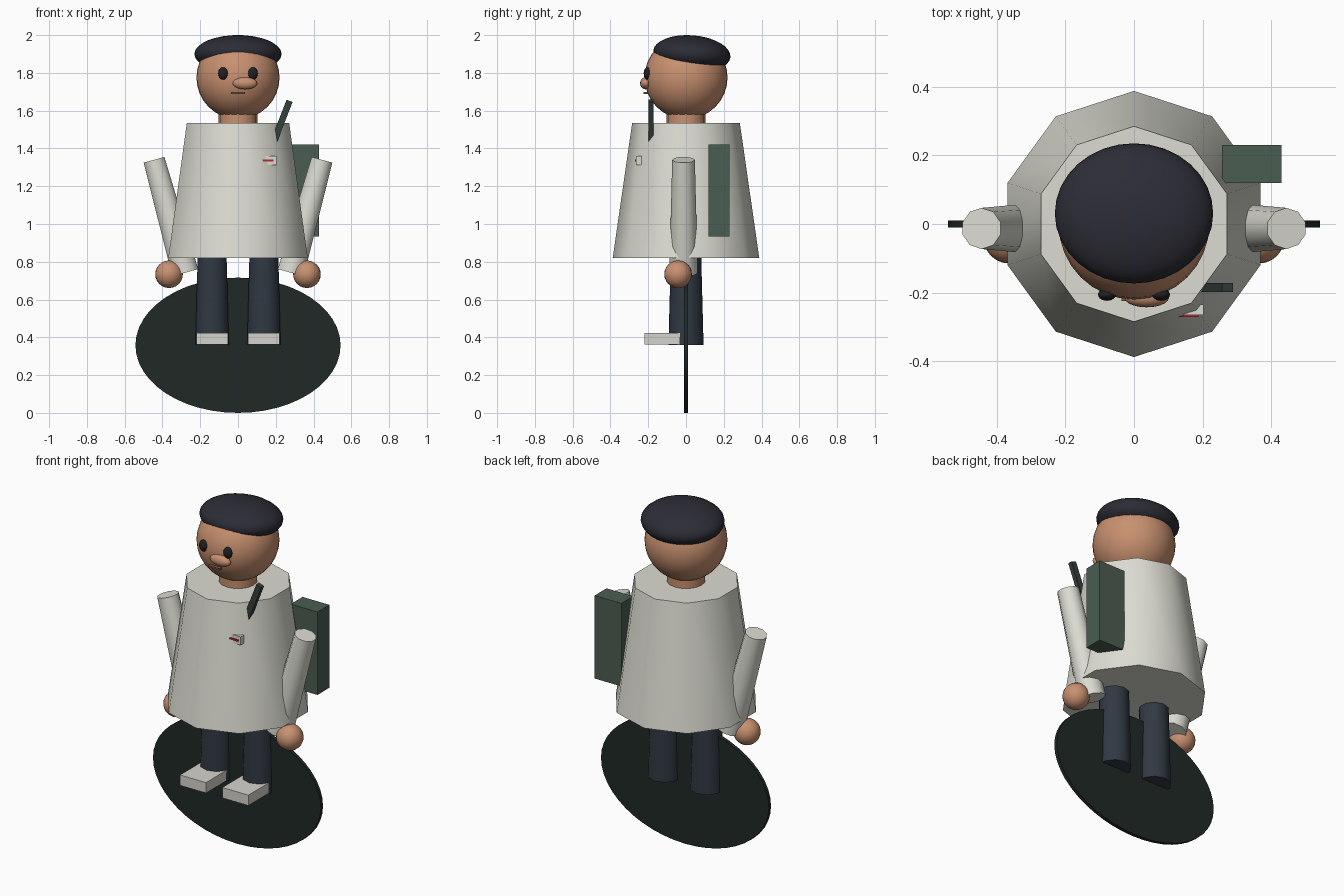
import bpy
from math import radians

if "Cube" in bpy.data.objects:
    bpy.data.objects.remove(bpy.data.objects["Cube"])

# colours
PALETTE = {
    "cloth": (0.72, 0.72, 0.65), "skin": (0.58, 0.28, 0.16),
    "trouser": (0.030, 0.040, 0.055), "felt": (0.025, 0.026, 0.036),
    "base": (0.014, 0.022, 0.019), "pack": (0.07, 0.11, 0.083),
    "strap": (0.035, 0.05, 0.045), "eye": (0.015, 0.015, 0.018),
    "mouth": (0.22, 0.09, 0.07), "red": (0.45, 0.02, 0.03),
    "shoe": (0.66, 0.65, 0.60),
}
MATS = {}
for key, rgb in PALETTE.items():
    MATS[key] = bpy.data.materials.new(key)
    MATS[key].diffuse_color = (*rgb, 1)


def finish(name, mat, smooth=None):
    ob = bpy.context.object
    ob.name = name
    ob.data.materials.append(MATS[mat])
    if smooth:
        bpy.ops.object.transform_apply(location=False, rotation=False, scale=True)
        bpy.ops.object.shade_smooth_by_angle(angle=radians(smooth))
    return ob


def box(name, mat, lo, hi, rot=(0, 0, 0)):
    mid = [(a + b) / 2 for a, b in zip(lo, hi)]
    bpy.ops.mesh.primitive_cube_add(size=1, location=mid, rotation=rot)
    bpy.context.object.scale = [b - a for a, b in zip(lo, hi)]
    return finish(name, mat)


def ball(name, mat, loc, radii, rot=(0, 0, 0), seg=32):
    bpy.ops.mesh.primitive_uv_sphere_add(segments=seg, ring_count=seg // 2,
                                         radius=1, location=loc, rotation=rot)
    bpy.context.object.scale = radii
    return finish(name, mat, 40)


def cone(name, mat, loc, r_low, r_top, height, sides, rot=(0, 0, 0), scale=(1, 1, 1)):
    bpy.ops.mesh.primitive_cone_add(vertices=sides, radius1=r_low, radius2=r_top,
                                    depth=height, location=loc, rotation=rot)
    bpy.context.object.scale = scale
    return finish(name, mat, 40)


# upright oval disc
cone("oval_disc", "base", (0, 0, 0.358), 1, 1, 0.02, 48,
     rot=(radians(90), 0, 0), scale=(0.543, 0.358, 1))

# coat and neck
cone("coat", "cloth", (0, 0, 1.1775), 0.388, 0.285, 0.715, 10)
cone("neck", "skin", (0, 0, 1.55), 0.102, 0.102, 0.14, 16)

# head and cap
ball("head", "skin", (0, 0, 1.775), (0.22, 0.22, 0.22))
ball("cap", "felt", (0, 0.031, 1.9), (0.231, 0.205, 0.099), rot=(-0.08, 0, 0))

# face
ball("nose", "skin", (0.037, -0.215, 1.745), (0.065, 0.028, 0.032), seg=20)
box("mouth", "mouth", (-0.037, -0.224, 1.689), (0.037, -0.19, 1.699))

# mirrored limbs and eyes
for side, s in (("left", 1), ("right", -1)):
    ball(f"{side}_eye", "eye", (0.079 * s, -0.206, 1.797), (0.026, 0.018, 0.033), seg=20)
    cone(f"{side}_sleeve", "cloth", (0.362 * s, -0.013, 1.041), 0.075, 0.06, 0.62, 10,
         rot=(0, 0.27 * s, 0))
    ball(f"{side}_hand", "skin", (0.365 * s, -0.042, 0.734), (0.073,) * 3, seg=24)
    cone(f"{side}_leg", "trouser", (0.137 * s, 0, 0.605), 0.093, 0.08, 0.49, 10)
    box(f"{side}_shoe", "shoe", (0.137 * s - 0.084, -0.22, 0.362),
        (0.137 * s + 0.084, -0.01, 0.423))

# side pack and its strap
box("side_pack", "pack", (0.257, 0.12, 0.935), (0.43, 0.23, 1.42))
box("strap", "strap", (0.212, -0.198, 1.416), (0.246, -0.172, 1.66), rot=(0, 0.37, 0))

# chest badge
box("badge_plate", "cloth", (0.145, -0.265, 1.312), (0.203, -0.235, 1.36))
box("badge_bar", "red", (0.12, -0.271, 1.331), (0.188, -0.245, 1.341))

for m in bpy.data.materials:
    if m.users and not m.is_grease_pencil:
        m.use_nodes = True
        m.node_tree.nodes["Principled BSDF"].inputs["Base Color"].default_value = m.diffuse_color
